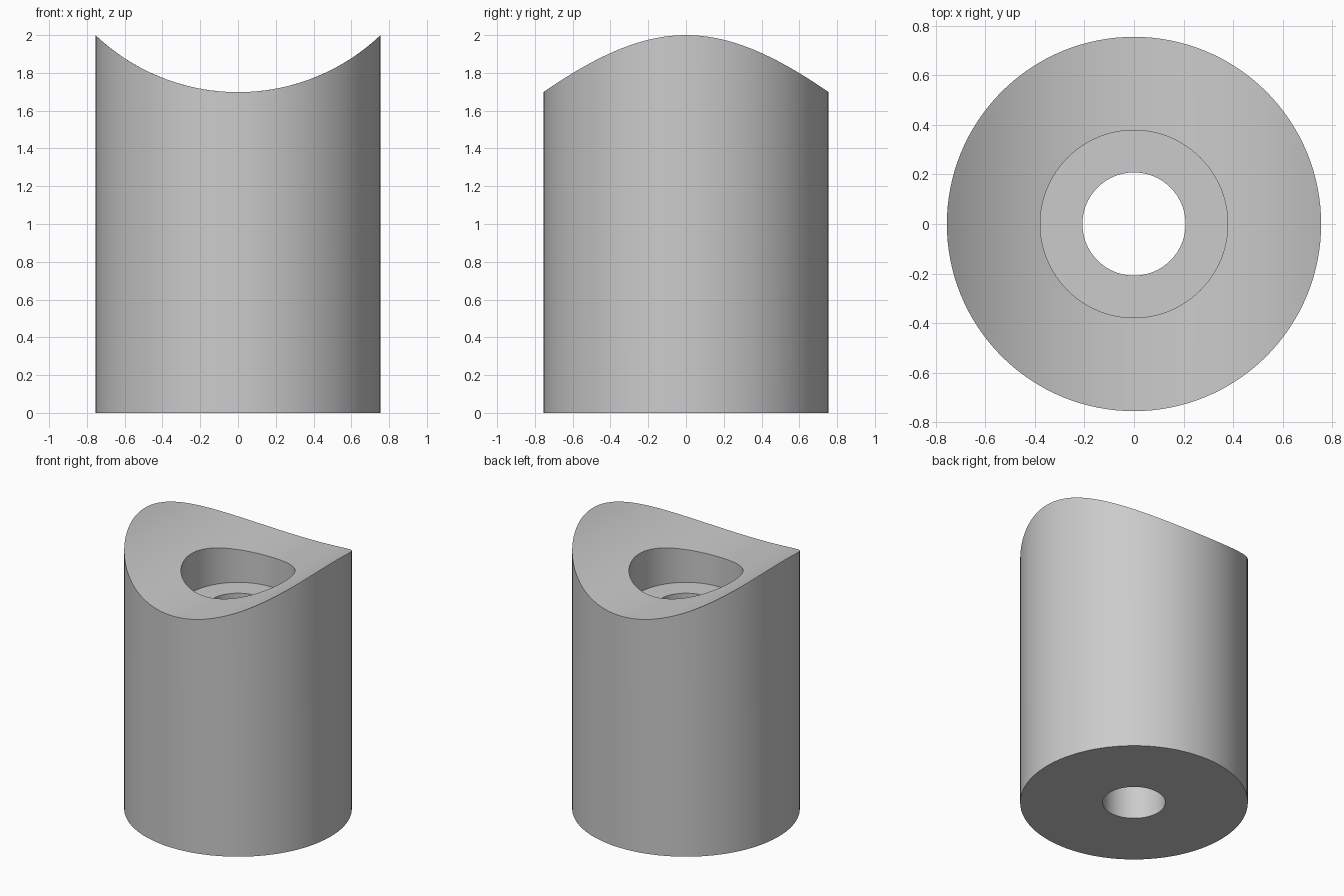
import bpy, bmesh
from math import cos, sin, pi, sqrt, radians

cube = bpy.data.objects.get("Cube")
if cube:
    bpy.data.objects.remove(cube, do_unlink=True)

SEGMENTS = 128
OUTER, BORE, HOLE = 0.755, 0.378, 0.208
FLOOR, LOW, SADDLE = 1.48, 1.698, 1.095


def saddle_height(x):
    # Cylindrical cradle running along y
    return LOW + SADDLE - sqrt(SADDLE ** 2 - x ** 2)


# Closed profile of (radius, height); a height of None follows the saddle
STEPS = 10
profile = [(HOLE, 0), (OUTER, 0)]
profile += [(OUTER + (BORE - OUTER) * i / STEPS, None) for i in range(STEPS + 1)]
profile += [(BORE, FLOOR), (HOLE, FLOOR)]

# Revolve the profile into rings and bridge neighbouring rings
bm = bmesh.new()
rings = []
for radius, height in profile:
    ring = []
    for s in range(SEGMENTS):
        a = 2 * pi * s / SEGMENTS
        x, y = radius * cos(a), radius * sin(a)
        ring.append(bm.verts.new((x, y, saddle_height(x) if height is None else height)))
    rings.append(ring)
for i, ring in enumerate(rings):
    above = rings[(i + 1) % len(rings)]
    for s in range(SEGMENTS):
        t = (s + 1) % SEGMENTS
        bm.faces.new((ring[s], ring[t], above[t], above[s]))
bmesh.ops.recalc_face_normals(bm, faces=bm.faces)
mesh = bpy.data.meshes.new("saddle_spacer")
bm.to_mesh(mesh)
bm.free()

# Plain grey finish
grey = bpy.data.materials.new("grey")
grey.use_nodes = True
colour = (0.6, 0.6, 0.6, 1)
grey.diffuse_color = colour
grey.node_tree.nodes["Principled BSDF"].inputs["Base Color"].default_value = colour
mesh.materials.append(grey)

spacer = bpy.data.objects.new("saddle_spacer", mesh)
bpy.context.collection.objects.link(spacer)
bpy.context.view_layer.objects.active = spacer
spacer.select_set(True)
bpy.ops.object.shade_smooth_by_angle(angle=radians(30))
